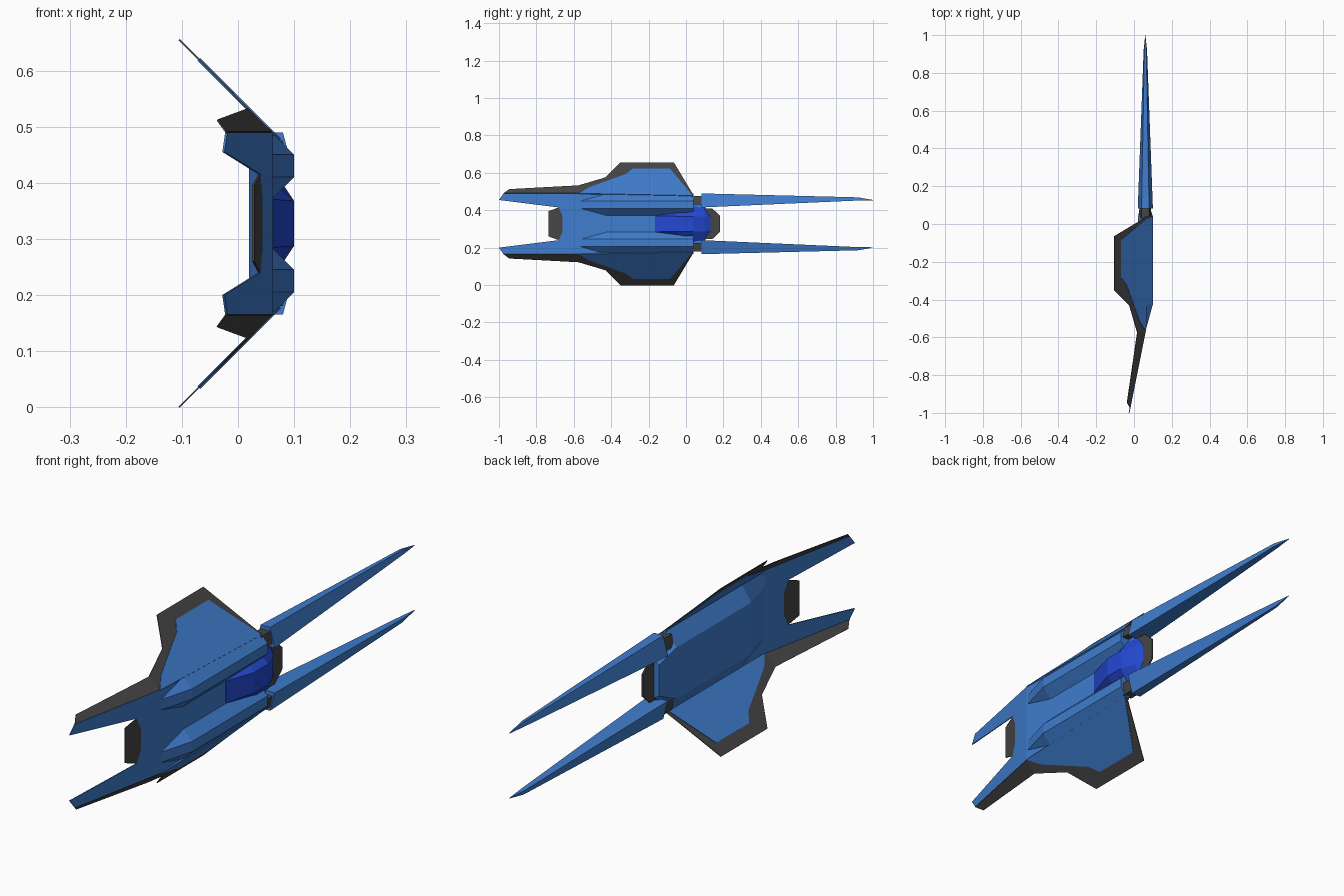
import bpy, bmesh

if "Cube" in bpy.data.objects:
    bpy.data.objects.remove(bpy.data.objects["Cube"])

MID = 0.3275    # height of the mirror plane; the craft lies on its side, deck towards +x
FOLD = -0.57    # where the nose bends away from the deck


def material(name, rgb):
    m = bpy.data.materials.new(name)
    m.use_nodes = True
    m.diffuse_color = (*rgb, 1)
    bsdf = m.node_tree.nodes["Principled BSDF"]
    bsdf.inputs["Base Color"].default_value = (*rgb, 1)
    bsdf.inputs["Roughness"].default_value = 0.7
    return m


BLUE = material("hull blue", (0.05, 0.205, 0.62))
GREY = material("trim grey", (0.06, 0.06, 0.06))
GLASS = material("canopy blue", (0.017, 0.065, 0.64))


def finish(name, bm, mat, mirror=True, thickness=0):
    bmesh.ops.remove_doubles(bm, verts=bm.verts, dist=1e-5)
    bmesh.ops.recalc_face_normals(bm, faces=bm.faces)
    mesh = bpy.data.meshes.new(name)
    bm.to_mesh(mesh)
    bm.free()
    mesh.materials.append(mat)
    ob = bpy.data.objects.new(name, mesh)
    ob.location.z = MID
    bpy.context.collection.objects.link(ob)
    if mirror:
        mod = ob.modifiers.new("mirror", 'MIRROR')
        mod.use_axis = (False, False, True)
    if thickness:
        mod = ob.modifiers.new("thickness", 'SOLIDIFY')
        mod.thickness = thickness
        mod.offset = 0
    return ob


def deck_x(y, z):
    return 0.06 + 0.2 * min(0, y - FOLD)


def wing_x(y, z):
    return deck_x(y, z) - (z - 0.49)


def sheet(name, outlines, surface, mat, thickness):
    """Thin mirrored plate from (y, z) outlines laid on a folded surface."""
    bm = bmesh.new()
    for outline in outlines:
        bm.faces.new([bm.verts.new((surface(y, z), y, z - MID)) for y, z in outline])
    return finish(name, bm, mat, True, thickness)


def loft(name, sections, mat, mirror=True):
    """Skin closed (x, z) sections given as (y, points), with end caps."""
    bm = bmesh.new()
    rings = [[bm.verts.new((x, y, z - MID)) for x, z in pts] for y, pts in sections]
    n = len(rings[0])
    for a, b in zip(rings, rings[1:]):
        for i in range(n):
            j = (i + 1) % n
            bm.faces.new((a[i], a[j], b[j], b[i]))
    bm.faces.new(rings[0])
    bm.faces.new(rings[-1])
    return finish(name, bm, mat, mirror)


def trapezoid(x0, half0, x1, half1):
    return [(x0, MID + half0), (x1, MID + half1), (x1, MID - half1), (x0, MID - half0)]


# Deck and forked nose
sheet("deck_and_nose", [
    [(FOLD, 0.49), (0.04, 0.49), (0.04, 0.43), (0.115, 0.40), (0.115, MID), (FOLD, MID)],
    [(FOLD, 0.49), (FOLD, MID), (-0.66, MID), (-0.66, 0.37), (-0.68, 0.415),
     (-1.0, 0.455), (-0.975, 0.49)],
], deck_x, BLUE, 0.004)

# Grey plates in the nose notch and at the tail
sheet("nose_notch_plate", [
    [(-0.66, MID), (-0.735, MID), (-0.735, 0.395), (-0.68, 0.415), (-0.66, 0.37)],
], deck_x, GREY, 0.004)
sheet("tail_plate", [
    [(0.10, MID), (0.10, 0.41), (0.14, 0.41), (0.183, 0.37), (0.183, MID)],
], deck_x, GREY, 0.006)

# Swept wings: grey plate with a smaller, slightly thicker blue panel
sheet("wing_trim", [
    [(-0.975, 0.49), (-0.945, 0.512), (-0.575, 0.532), (FOLD, 0.49)],
    [(FOLD, 0.49), (-0.575, 0.532), (-0.43, 0.575), (-0.35, 0.655), (-0.065, 0.655),
     (0.04, 0.48)],
], wing_x, GREY, 0.003)
sheet("wing_panel", [
    [(-0.57, 0.488), (-0.52, 0.52), (-0.32, 0.592), (-0.285, 0.62), (-0.085, 0.62),
     (0.035, 0.476)],
], wing_x, BLUE, 0.007)

# Shallow belly under the deck
loft("belly", [
    (FOLD, trapezoid(0.06, 0.155, 0.058, 0.10)),
    (-0.43, trapezoid(0.06, 0.16, 0.02, 0.10)),
    (0.03, trapezoid(0.06, 0.16, 0.02, 0.10)),
    (0.115, trapezoid(0.06, 0.075, 0.035, 0.06)),
], BLUE, False)

# Raised rails on the deck
RAIL = [(0.06, 0.49), (0.10, 0.45), (0.10, 0.41), (0.06, 0.37)]
loft("rail", [
    (FOLD, [(0.06, 0.45), (0.06, 0.45), (0.06, 0.41), (0.06, 0.41)]),
    (-0.425, RAIL),
    (0.04, RAIL),
], BLUE)

# Canopy between the rails
loft("canopy", [
    (-0.165, trapezoid(0.06, 0.045, 0.063, 0.043)),
    (-0.04, trapezoid(0.06, 0.075, 0.10, 0.04)),
    (0.04, trapezoid(0.06, 0.10, 0.10, 0.04)),
    (0.10, trapezoid(0.06, 0.085, 0.08, 0.04)),
    (0.13, trapezoid(0.06, 0.045, 0.065, 0.035)),
], GLASS, False)

# Grey joints carrying the long tail spikes
JOINT = [(0.04, 0.475), (0.08, 0.475), (0.09, 0.43), (0.03, 0.43)]
loft("spike_joint", [(0.03, JOINT), (0.09, JOINT)], GREY)
loft("tail_spike", [
    (0.083, [(0.04, 0.49), (0.08, 0.49), (0.10, 0.415), (0.02, 0.415)]),
    (0.92, [(0.055, 0.469), (0.065, 0.469), (0.069, 0.452), (0.051, 0.452)]),
    (1.0, [(0.06, 0.454)] * 4),
][:2] + [(1.0, [(0.0595, 0.455), (0.0605, 0.455), (0.0605, 0.453), (0.0595, 0.453)])], BLUE)
